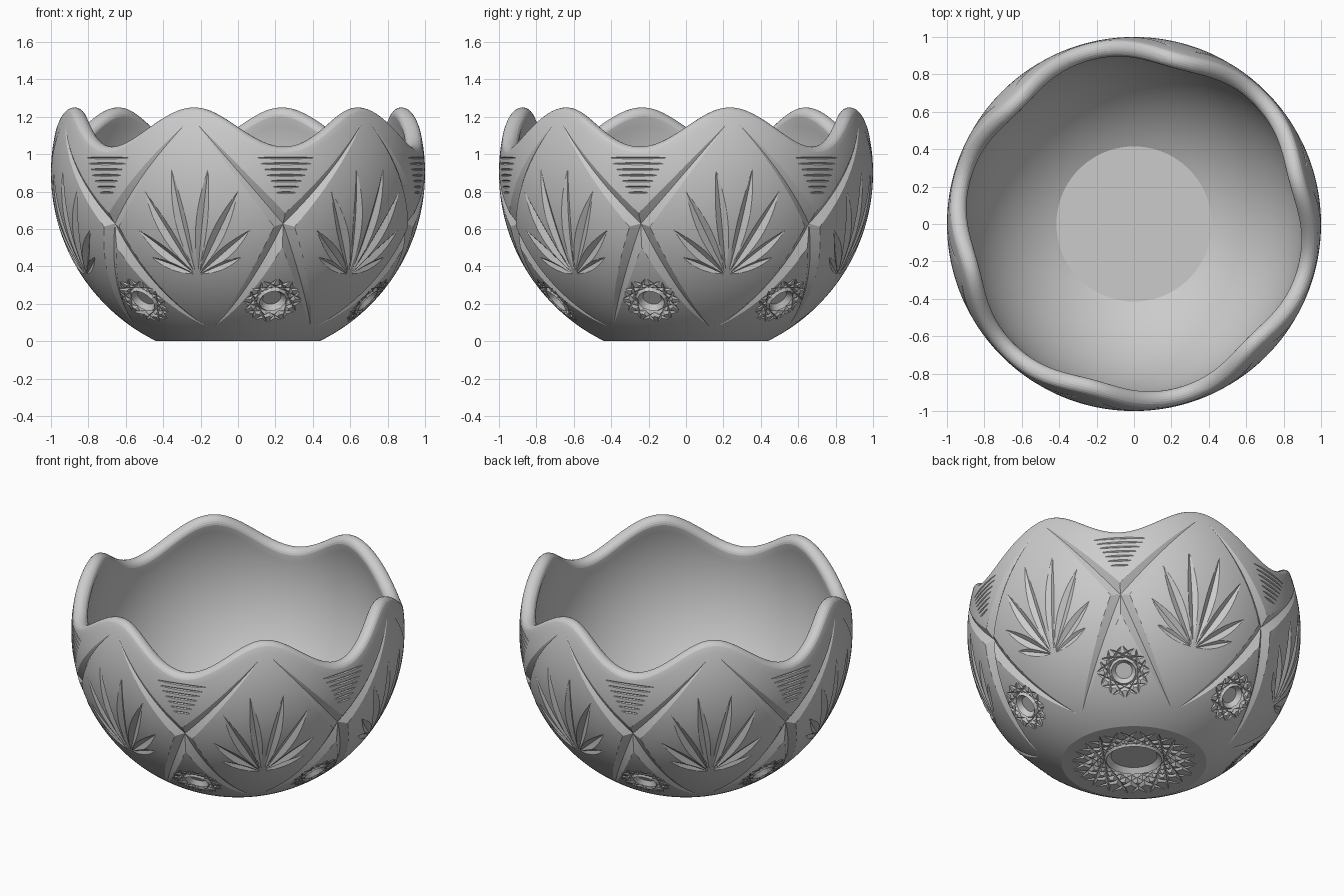
import bpy, bmesh
from math import sin, cos, pi, asin, sqrt, radians
from mathutils import Vector, Matrix

if "Cube" in bpy.data.objects:
    bpy.data.objects.remove(bpy.data.objects["Cube"])

C = Vector((0, 0, 0.9))          # centre of the spherical body, radius 1
SEG = 192


def on_ball(deg, z):
    """Point on the outer sphere; deg is measured from the front toward +x."""
    r = sqrt(1 - (z - C.z) ** 2)
    a = radians(deg)
    return Vector((r * sin(a), -r * cos(a), z))


def arc(a, b, n=14):
    u, v = a - C, b - C
    return [C + u.slerp(v, i / n) for i in range(n + 1)]


# Bowl body: outer sphere, rounded wavy rim, inner sphere, flat floor
def make_bowl():
    bm = bmesh.new()
    cols = []
    for k in range(SEG):
        d = 360 * k / SEG
        top = 1.145 + 0.105 * cos(radians(6 * (d + 15)))
        e1 = asin((top - 0.9 - 0.045) / 0.955)
        prof = []
        e0 = -asin(0.9)
        for i in range(45):
            e = e0 + (e1 - e0) * i / 44
            prof.append((cos(e), sin(e)))
        for i in range(1, 11):
            t = pi * i / 11
            rad, up = 0.955 + 0.045 * cos(t), 0.045 * sin(t)
            prof.append((rad * cos(e1) - up * sin(e1), rad * sin(e1) + up * cos(e1)))
        f0 = -asin(0.81 / 0.91)
        for i in range(33):
            e = e1 + (f0 - e1) * i / 32
            prof.append((0.91 * cos(e), 0.91 * sin(e)))
        a = radians(d)
        cols.append([bm.verts.new((r * sin(a), -r * cos(a), C.z + z)) for r, z in prof])
    under, floor = bm.verts.new((0, 0, 0)), bm.verts.new((0, 0, 0.09))
    for k in range(SEG):
        p, q = cols[k], cols[(k + 1) % SEG]
        for i in range(len(p) - 1):
            bm.faces.new((p[i], q[i], q[i + 1], p[i + 1]))
        bm.faces.new((under, q[0], p[0]))
        bm.faces.new((floor, p[-1], q[-1]))
    bmesh.ops.recalc_face_normals(bm, faces=bm.faces)
    me = bpy.data.meshes.new("bowl")
    bm.to_mesh(me)
    bm.free()
    ob = bpy.data.objects.new("bowl", me)
    bpy.context.collection.objects.link(ob)
    bpy.context.view_layer.objects.active = ob
    ob.select_set(True)
    return ob


bowl = make_bowl()


def groove(bm, pts, depths, slope, lift=0.03, normal=None):
    """V-section wedge following a path on the surface."""
    rows = []
    for i, p in enumerate(pts):
        t = (pts[min(i + 1, len(pts) - 1)] - pts[max(i - 1, 0)]).normalized()
        n = normal or (p - C).normalized()
        s = t.cross(n).normalized()
        d = depths[i]
        w = slope * (d + lift)
        rows.append([bm.verts.new(v) for v in
                     (p - n * d, p + n * lift + s * w, p + n * lift - s * w)])
    for a, b in zip(rows, rows[1:]):
        for j in range(3):
            m = (j + 1) % 3
            bm.faces.new((a[j], a[m], b[m], b[j]))
    bm.faces.new(rows[0])
    bm.faces.new(rows[-1][::-1])


def pit(bm, p, n, top, bottom, depth):
    """Conical pocket with a flat floor."""
    lift = 0.03
    wide = top + (top - bottom) / depth * lift
    rot = n.to_track_quat('Z', 'Y').to_matrix().to_4x4()
    mat = Matrix.Translation(p + n * (lift - depth) / 2) @ rot
    bmesh.ops.create_cone(bm, cap_ends=True, segments=24, radius1=bottom,
                          radius2=wide, depth=depth + lift, matrix=mat)


def cut(build, copies=6):
    """Repeat a cutter around the bowl and subtract it."""
    bm = bmesh.new()
    build(bm)
    src = bm.verts[:] + bm.edges[:] + bm.faces[:]
    for k in range(1, copies):
        new = bmesh.ops.duplicate(bm, geom=src)["geom"]
        vs = [g for g in new if isinstance(g, bmesh.types.BMVert)]
        bmesh.ops.rotate(bm, verts=vs, cent=(0, 0, 0),
                         matrix=Matrix.Rotation(2 * pi * k / copies, 3, 'Z'))
    bmesh.ops.recalc_face_normals(bm, faces=bm.faces)
    me = bpy.data.meshes.new("cutter")
    bm.to_mesh(me)
    bm.free()
    ob = bpy.data.objects.new("cutter", me)
    ob.hide_render = True
    bpy.context.collection.objects.link(ob)
    mod = bowl.modifiers.new("cut", 'BOOLEAN')
    mod.operation = 'DIFFERENCE'
    mod.solver = 'MANIFOLD'
    mod.object = ob
    bpy.ops.object.modifier_apply(modifier=mod.name)
    bpy.data.objects.remove(ob)


def bulge(n, depth, power=1.0):
    return [depth * max(0, sin(pi * i / n)) ** power - 0.003 for i in range(n + 1)]


# Crossing lattice grooves, deepest at the crossings
for s in (1, -1):
    path = arc(on_ball(-15, 1.195), on_ball(-15 + s * 30, 0.62))
    path += arc(on_ball(-15 + s * 30, 0.62), on_ball(-15 + s * 60, 0.065))[1:]
    dep = [0.034 * i / 14 - 0.002 for i in range(15)]
    dep += [0.034 * (1 - (i / 14) ** 1.5) - 0.002 for i in range(1, 15)]
    cut(lambda bm: groove(bm, path, dep, 1.6))

# Fans of eight leaves in the diamond panels
for da, z, d in ((6, 0.945, 0.024), (15.5, 0.82, 0.026), (19.5, 0.605, 0.024), (17, 0.455, 0.018)):
    for s in (1, -1):
        path = arc(on_ball(-15 + s * 0.3, 0.355), on_ball(-15 + s * da, z))
        cut(lambda bm: groove(bm, path, bulge(14, d), 1.5))


# Fine horizontal lines below the rim dips
def hatch(bm):
    for i in range(7):
        half, z = 10 - 1.1 * i, 0.98 - 0.031 * i
        path = [on_ball(15 + half * (j / 6 - 1), z) for j in range(13)]
        groove(bm, path, bulge(12, 0.009, 0.4), 1.0, 0.006)


cut(hatch)

# Small stars: crossing chords around a round pocket
mid = on_ball(15, 0.21)
n = (mid - C).normalized()
u = n.cross(Vector((0, 0, 1))).normalized()
v = n.cross(u)
ring = [C + (mid - C + 0.17 * (u * cos(pi * k / 6) + v * sin(pi * k / 6))).normalized()
        for k in range(12)]
for k in range(12):
    path = arc(ring[k], ring[(k + 4) % 12], 8)
    cut(lambda bm: groove(bm, path, bulge(8, 0.02, 0.7), 1.0))
cut(lambda bm: pit(bm, mid, n, 0.078, 0.05, 0.035))

# Large star under the base
down = Vector((0, 0, -1))
N = 20
ring = [Vector((0.39 * cos(2 * pi * k / N), 0.39 * sin(2 * pi * k / N), 0)) for k in range(N)]
for k in range(N):
    a, b = ring[k], ring[(k + 7) % N]
    path = [a.lerp(b, i / 8) for i in range(9)]
    cut(lambda bm: groove(bm, path, bulge(8, 0.03, 0.7), 0.9, 0.03, down), 1)
cut(lambda bm: pit(bm, Vector((0, 0, 0)), down, 0.18, 0.14, 0.045), 1)

bpy.ops.object.shade_smooth_by_angle(angle=radians(15))
